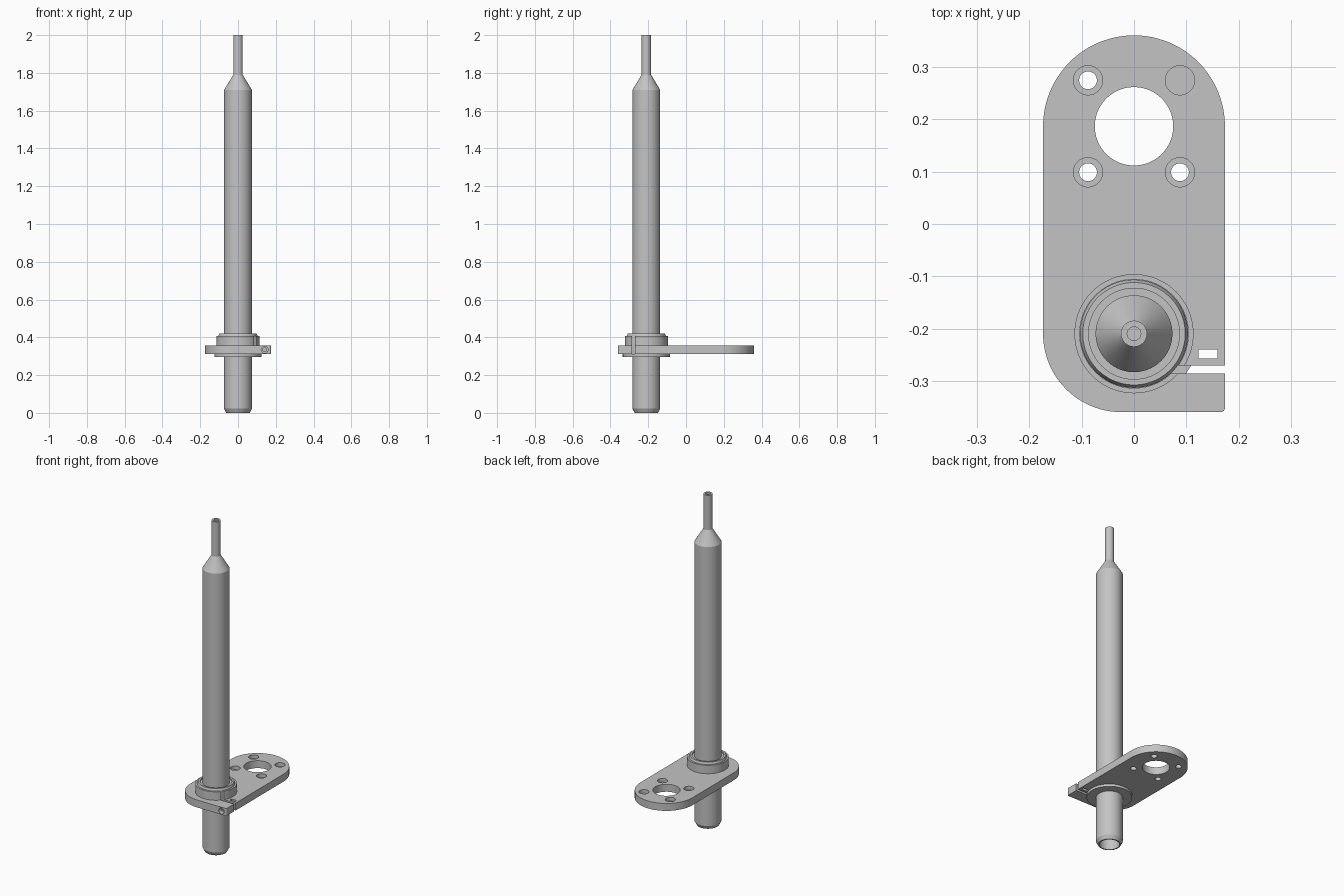
import bpy, bmesh, math
from mathutils import Matrix, Vector

if "Cube" in bpy.data.objects:
    bpy.data.objects.remove(bpy.data.objects["Cube"], do_unlink=True)

TUBE_Y = -0.21
MOTOR_Y = 0.187

grey = bpy.data.materials.new("plain grey")
grey.use_nodes = True
grey.diffuse_color = (0.55, 0.55, 0.55, 1)
grey.node_tree.nodes["Principled BSDF"].inputs["Base Color"].default_value = (0.55, 0.55, 0.55, 1)


def finish(name, bm):
    bmesh.ops.recalc_face_normals(bm, faces=bm.faces)
    mesh = bpy.data.meshes.new(name)
    bm.to_mesh(mesh)
    bm.free()
    obj = bpy.data.objects.new(name, mesh)
    mesh.materials.append(grey)
    bpy.context.collection.objects.link(obj)
    return obj


def smooth(obj):
    bpy.ops.object.select_all(action="DESELECT")
    obj.select_set(True)
    bpy.context.view_layer.objects.active = obj
    bpy.ops.object.shade_smooth_by_angle(angle=math.radians(25))


def lathe(name, profile, steps=96):
    """Spin a closed (radius, z) outline about the tube axis."""
    bm = bmesh.new()
    verts = [bm.verts.new((r, TUBE_Y, z)) for r, z in profile]
    edges = [bm.edges.new((verts[i - 1], verts[i])) for i in range(len(verts))]
    bmesh.ops.spin(bm, geom=verts + edges, cent=(0, TUBE_Y, 0), axis=(0, 0, 1),
                   angle=math.tau, steps=steps)
    bmesh.ops.remove_doubles(bm, verts=bm.verts, dist=1e-5)
    bmesh.ops.dissolve_degenerate(bm, edges=bm.edges, dist=1e-6)
    obj = finish(name, bm)
    smooth(obj)
    return obj


def cylinder(name, radius, start, end, segments=64):
    start, end = Vector(start), Vector(end)
    bm = bmesh.new()
    turn = (end - start).to_track_quat("Z", "Y").to_matrix().to_4x4()
    bmesh.ops.create_cone(bm, cap_ends=True, segments=segments, radius1=radius, radius2=radius,
                          depth=(end - start).length,
                          matrix=Matrix.Translation((start + end) / 2) @ turn)
    return finish(name, bm)


def box(name, low, high):
    low, high = Vector(low), Vector(high)
    bm = bmesh.new()
    bmesh.ops.create_cube(bm, size=1, matrix=Matrix.Translation((low + high) / 2)
                          @ Matrix.Diagonal((high - low).to_4d()))
    return finish(name, bm)


def combine(target, tool, operation="DIFFERENCE"):
    mod = target.modifiers.new("combine", "BOOLEAN")
    mod.operation, mod.solver, mod.object = operation, "EXACT", tool
    bpy.ops.object.select_all(action="DESELECT")
    target.select_set(True)
    bpy.context.view_layer.objects.active = target
    bpy.ops.object.modifier_apply(modifier=mod.name)
    bpy.data.objects.remove(tool, do_unlink=True)


def arc(cx, cy, r, a0, a1, n):
    return [(cx + r * math.cos(math.radians(a0 + (a1 - a0) * i / n)),
             cy + r * math.sin(math.radians(a0 + (a1 - a0) * i / n))) for i in range(n + 1)]


# Mounting plate: round back, one rounded front corner and one nearly square
BOTTOM, TOP = 0.312, 0.357
outline = (arc(0, MOTOR_Y, 0.174, 0, 180, 48) + arc(-0.024, TUBE_Y, 0.15, 180, 270, 24)
           + arc(0.166, -0.352, 0.008, 270, 360, 6))
bm = bmesh.new()
face = bm.faces.new([bm.verts.new((x, y, BOTTOM)) for x, y in outline])
lifted = bmesh.ops.extrude_face_region(bm, geom=[face])["geom"]
bmesh.ops.translate(bm, vec=(0, 0, TOP - BOTTOM),
                    verts=[v for v in lifted if isinstance(v, bmesh.types.BMVert)])
plate = finish("mounting_plate", bm)

# Clamp collar joined to the plate, with its bore
combine(plate, cylinder("collar", 0.114, (0, TUBE_Y, 0.33), (0, TUBE_Y, 0.408), 96), "UNION")
combine(plate, cylinder("bore", 0.104, (0, TUBE_Y, 0.2), (0, TUBE_Y, 0.5), 96))

# Motor opening and four counterbored screw holes
combine(plate, cylinder("opening", 0.075, (0, MOTOR_Y, 0.2), (0, MOTOR_Y, 0.5), 96))
for sx in (-1, 1):
    for sy in (-1, 1):
        x, y = sx * 0.088, MOTOR_Y + sy * 0.088
        combine(plate, cylinder("hole", 0.017, (x, y, 0.2), (x, y, 0.5), 32))
        combine(plate, cylinder("counterbore", 0.028, (x, y, 0.335), (x, y, 0.5), 48))

# Clamp slit, nut pocket and clamp screw hole
combine(plate, box("slit", (0.03, -0.286, 0.2), (0.3, -0.271, 0.5)))
combine(plate, box("pocket", (0.123, -0.257, 0.2), (0.16, -0.24, 0.5)))
combine(plate, cylinder("screw_hole", 0.01, (0.141, -0.4, 0.334), (0.141, -0.245, 0.334), 32))
combine(plate, cylinder("screw_seat", 0.018, (0.141, -0.4, 0.334), (0.141, -0.335, 0.334), 32))
smooth(plate)

# Flanged bushing between collar and tube
lathe("bushing", [(0.0735, 0.297), (0.125, 0.297), (0.125, 0.312), (0.1035, 0.312),
                  (0.1035, 0.408), (0.098, 0.42), (0.087, 0.42), (0.087, 0.412),
                  (0.0735, 0.412)])

# Long hollow tube with a chamfered foot and a narrow drilled tip
lathe("tube", [(0, 1.66), (0.055, 1.66), (0.055, 0), (0.062, 0), (0.0735, 0.022),
               (0.0735, 1.71), (0.025, 1.79), (0.025, 2), (0.013, 2), (0.013, 1.76),
               (0, 1.76)])
